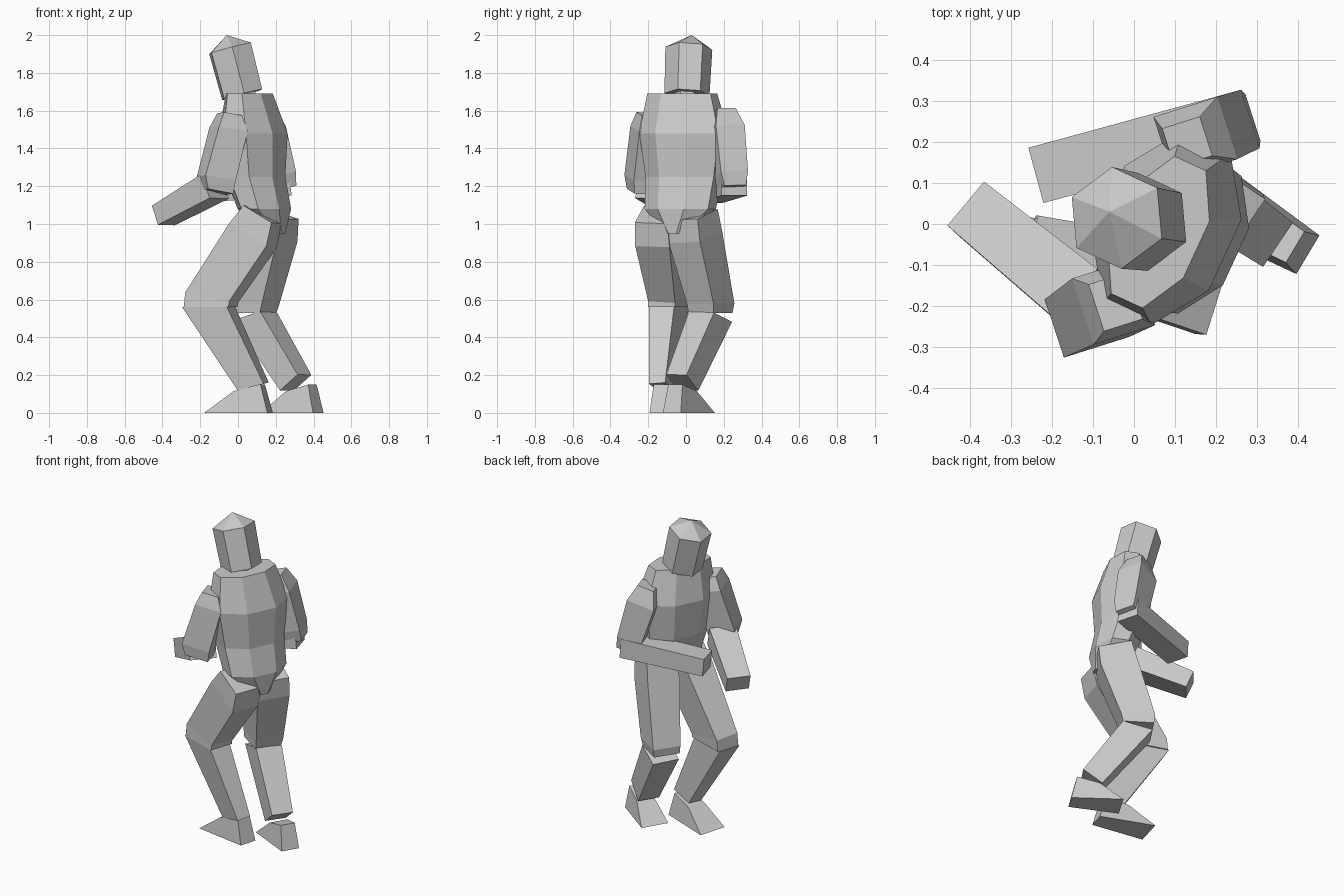
import bpy, math
from mathutils import Vector as V

RIGHT = V((0.42, 0.91, 0)).normalized()   # the figure's own right-hand side
UP = V((0, 0, 1))


def make(name, verts, faces):
    me = bpy.data.meshes.new(name)
    me.from_pydata([tuple(v) for v in verts], [], faces)
    me.update()
    ob = bpy.data.objects.new(name, me)
    bpy.context.collection.objects.link(ob)
    return ob


def loft(name, rings, n=4, side=RIGHT, axis=None, apex=None):
    """rings: (centre, half size along side, half size across[, own axis]); ends are capped."""
    c = [V(r[0]) for r in rings]
    main = axis or (c[-1] - c[0])
    k, off = (math.sqrt(2), math.pi / 4) if n == 4 else (1, math.pi / n)
    verts, faces = [], []
    for p, r in zip(c, rings):
        t = V(r[3] if len(r) > 3 else main).normalized()
        s = (side - t * side.dot(t)).normalized()
        f = t.cross(s)
        for i in range(n):
            w = off + i * math.tau / n
            verts.append(p + s * (r[1] * k * math.cos(w)) + f * (r[2] * k * math.sin(w)))
    for j in range(len(rings) - 1):
        for i in range(n):
            i2 = (i + 1) % n
            faces.append((j*n + i, j*n + i2, (j+1)*n + i2, (j+1)*n + i))
    faces.append(tuple(reversed(range(n))))
    top = [(len(rings) - 1) * n + i for i in range(n)]
    if apex:
        verts.append(V(apex))
        faces += [(top[i], top[(i+1) % n], len(verts) - 1) for i in range(n)]
    else:
        faces.append(tuple(top))
    return make(name, verts, faces)


def foot(name, heel, toe, heel_w, toe_w):
    """Wedge-shaped shoe from heel to toe."""
    h, t = V((*heel, 0)), V((*toe, 0))
    d = t - h
    s = UP.cross(d).normalized()
    verts = []
    for p, z, w in ((h, 0, heel_w), (t, 0, toe_w), (h + d * 0.55, 0.115, toe_w * 0.65),
                    (h + d * 0.12, 0.15, heel_w * 0.8)):
        verts += [p + s * w + UP * z, p - s * w + UP * z]
    make(name, verts, [(0, 1, 3, 2), (2, 3, 5, 4), (4, 5, 7, 6), (6, 7, 1, 0),
                       (0, 2, 4, 6), (1, 7, 5, 3)])


# torso with hips narrowing between the legs
loft("torso", [((0.19, -0.05, 0.95), 0.06, 0.06), ((0.14, -0.03, 1.08), 0.20, 0.13),
               ((0.09, -0.01, 1.25), 0.215, 0.15), ((0.08, -0.01, 1.48), 0.25, 0.17),
               ((0.06, -0.02, 1.69), 0.20, 0.11)],
     n=8, axis=UP)

# head: leaning hexagonal block with a pointed crown
loft("neck", [((0.04, 0, 1.6), 0.08, 0.08), ((0.02, 0, 1.72), 0.07, 0.07)], n=6)
loft("head", [((0.022, 0.005, 1.685), 0.12, 0.12), ((-0.042, 0.015, 1.93), 0.125, 0.125)],
     n=6, apex=(-0.06, 0.03, 2.0))

# arms: the left one reaches forward, the right one crosses the waist
side = V((-0.3, 0.95, 0))
loft("left_upper_arm", [((-0.045, -0.19, 1.58), 0.06, 0.05), ((-0.05, -0.19, 1.50), 0.085, 0.08),
                        ((-0.115, -0.23, 1.24), 0.075, 0.085), ((-0.11, -0.235, 1.17), 0.06, 0.07)],
     side=side)
loft("left_forearm", [((-0.12, -0.19, 1.20), 0.08, 0.07), ((-0.395, 0.035, 1.045), 0.07, 0.055)],
     side=V((0.11, 0.12, 0)))
loft("right_upper_arm", [((0.13, 0.20, 1.60), 0.05, 0.05), ((0.15, 0.21, 1.50), 0.08, 0.085),
                         ((0.215, 0.235, 1.26), 0.075, 0.075), ((0.24, 0.245, 1.19), 0.06, 0.055)],
     side=side)
loft("right_forearm", [((0.26, 0.255, 1.21), 0.07, 0.06), ((-0.235, 0.12, 1.165), 0.07, 0.055)],
     side=V((-0.26, 0.96, 0)))

# legs with bent knees
side = V((0.32, 0.95, 0))
loft("left_thigh", [((0.13, -0.16, 1.05), 0.09, 0.09), ((0.08, -0.145, 0.94), 0.095, 0.12),
                    ((-0.14, -0.09, 0.61), 0.075, 0.125, (-0.2, 0, -1)),
                    ((-0.145, -0.09, 0.56), 0.075, 0.125, (0, 0, -1))], side=side)
loft("left_shin", [((-0.155, -0.09, 0.56), 0.07, 0.125, (0, 0, -1)),
                   ((0.08, -0.13, 0.14), 0.045, 0.075, (0.25, 0, -1))],
     side=side)
side = V((0.55, 0.83, 0))
loft("right_thigh", [((0.19, 0.04, 1.05), 0.09, 0.10), ((0.17, 0.05, 0.93), 0.10, 0.11),
                     ((0.09, 0.13, 0.58), 0.085, 0.10, (0, 0, -1)),
                     ((0.085, 0.13, 0.53), 0.08, 0.09, (0, 0, -1))], side=side)
loft("right_shin", [((0.09, 0.13, 0.51), 0.08, 0.09, (0.2, -0.2, -1)),
                    ((0.305, -0.02, 0.16), 0.065, 0.07)],
     side=side)

foot("left_foot", (0.17, -0.14), (-0.155, -0.05), 0.055, 0.09)
foot("right_foot", (0.425, -0.075), (0.165, 0.08), 0.055, 0.085)
